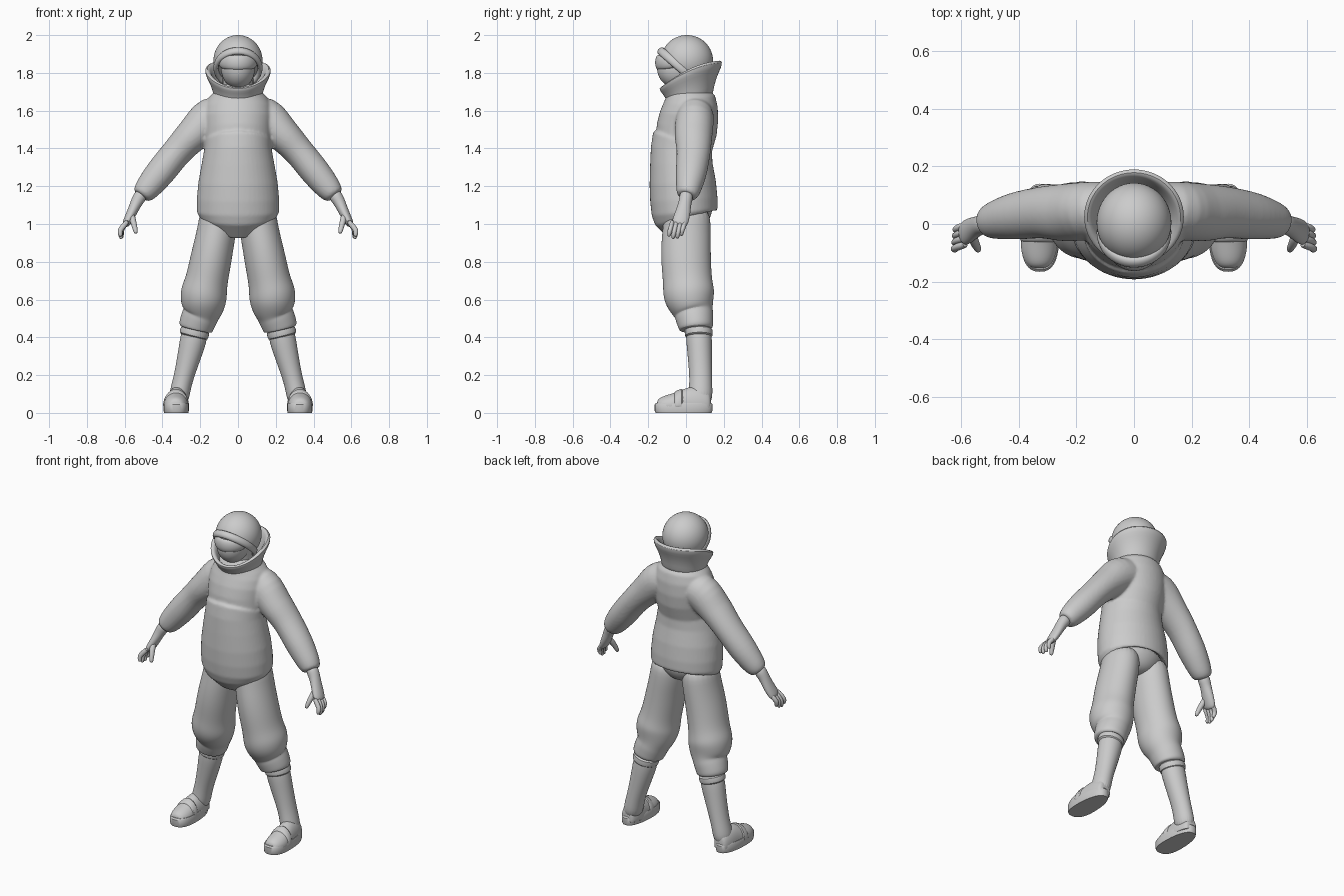
import bpy, bmesh, math
from mathutils import Vector, Matrix

if "Cube" in bpy.data.objects:
    bpy.data.objects.remove(bpy.data.objects["Cube"])

grey = bpy.data.materials.new("light_grey")
grey.diffuse_color = (0.6, 0.6, 0.6, 1)
grey.use_nodes = True
grey.node_tree.nodes["Principled BSDF"].inputs["Base Color"].default_value = grey.diffuse_color


def finish(bm, name, sub=0, mirror=False, angle=60):
    bmesh.ops.recalc_face_normals(bm, faces=bm.faces[:])
    me = bpy.data.meshes.new(name)
    bm.to_mesh(me)
    bm.free()
    me.materials.append(grey)
    ob = bpy.data.objects.new(name, me)
    bpy.context.collection.objects.link(ob)
    bpy.context.view_layer.objects.active = ob
    ob.select_set(True)
    bpy.ops.object.shade_smooth_by_angle(angle=math.radians(angle))
    ob.select_set(False)
    if mirror:
        ob.modifiers.new("mirror", 'MIRROR').use_mirror_merge = False
    if sub:
        m = ob.modifiers.new("subdivision", 'SUBSURF')
        m.levels = m.render_levels = sub
    return ob


def loft(bm, rings, ref=(0, 1, 0), n=24, floor=None, side=1):
    """Capped tube: each ring is x, y, z and two half-widths, square to the path."""
    ref = Vector(ref)
    pts = [Vector((r[0] * side, r[1], r[2])) for r in rings]
    loops = []
    for i, r in enumerate(rings):
        t = (pts[min(i + 1, len(pts) - 1)] - pts[max(i - 1, 0)]).normalized()
        u = ref.cross(t).normalized()
        v = t.cross(u)
        loop = []
        for k in range(n):
            a = 2 * math.pi * k / n
            p = pts[i] + u * r[3] * math.cos(a) + v * r[4] * math.sin(a)
            if floor is not None:
                p.z = max(p.z, floor)
            loop.append(bm.verts.new(p))
        loops.append(loop)
    for A, B in zip(loops, loops[1:]):
        for k in range(n):
            bm.faces.new((A[k], A[(k + 1) % n], B[(k + 1) % n], B[k]))
    bm.faces.new(loops[0])
    bm.faces.new(loops[-1])


def tube(name, rings, sub=2, mirror=True, **kw):
    bm = bmesh.new()
    loft(bm, rings, **kw)
    return finish(bm, name, sub, mirror)


# Jacket: z, half-width, front y, back y, fused with both sleeves
body = [(1.03, .17, -.14, .14), (1.032, .2, -.168, .163), (1.06, .217, -.182, .168),
        (1.13, .218, -.19, .167), (1.22, .21, -.193, .158), (1.32, .192, -.19, .14),
        (1.40, .178, -.186, .138), (1.432, .177, -.184, .145), (1.438, .177, -.166, .147),
        (1.50, .18, -.157, .165), (1.57, .185, -.14, .172), (1.63, .175, -.12, .168),
        (1.67, .155, -.11, .155), (1.70, .125, -.10, .14), (1.73, .10, -.07, .12)]
sleeve = [(.04, .05, 1.57, .09, .09), (.14, .047, 1.56, .108, .1), (.235, .04, 1.475, .092, .1),
          (.32, .04, 1.385, .08, .09), (.41, .028, 1.275, .078, .082),
          (.475, .015, 1.195, .068, .068), (.505, .007, 1.16, .055, .056),
          (.514, .004, 1.149, .042, .042)]


def densify(rings, steps):
    out = []
    for i in range(len(rings) - 1):
        p = [rings[max(0, min(len(rings) - 1, i + k))] for k in (-1, 0, 1, 2)]
        for s in range(steps):
            t = s / steps
            out.append([b + .5 * t * (c - a + t * (2*a - 5*b + 4*c - d + t * (3*(b - c) + d - a)))
                        for a, b, c, d in zip(*p)])
    return out + [rings[-1]]


bm = bmesh.new()
loft(bm, [(0, (f + b) / 2, z, w, (b - f) / 2) for z, w, f, b in body], n=48)
for s in (1, -1):
    loft(bm, densify(sleeve, 4), n=32, side=s)
jacket = finish(bm, "jacket")
m = jacket.modifiers.new("fuse", 'REMESH')
m.mode, m.voxel_size, m.use_smooth_shade = 'VOXEL', .008, True
m = jacket.modifiers.new("soften", 'SMOOTH')
m.factor, m.iterations = .5, 5

# Collar: flared, higher at the back, rolled over at the rim (radius, height share)
prof = [(.10, -.15), (.125, -.05), (.13, .2), (.148, .55), (.17, .8), (.178, .98), (.163, 1.05),
        (.146, .98), (.13, .7), (.108, .3)]
bm = bmesh.new()
n = 32
loops = []
for r, k in prof:
    loop = []
    for i in range(n):
        a = 2 * math.pi * i / n
        s = math.sin(a)
        z = 1.66 + .035 * s + k * (.16 + .035 * s - .03 * s * s)
        loop.append(bm.verts.new((r * math.cos(a), .025 + .95 * r * s, z)))
    loops.append(loop)
for j in range(len(loops)):
    A, B = loops[j], loops[(j + 1) % len(loops)]
    for i in range(n):
        bm.faces.new((A[i], A[(i + 1) % n], B[(i + 1) % n], B[i]))
finish(bm, "collar", 1)
tube("neck", [(0, .02, 1.6, .085, .085), (0, 0, 1.8, .08, .085)], sub=0, mirror=False)


# Head and helmet
def ball(name, c, r, cut=None):
    bm = bmesh.new()
    bmesh.ops.create_uvsphere(bm, u_segments=48, v_segments=28, radius=1,
                              matrix=Matrix.Translation(c) @ Matrix.Diagonal((*r, 1)))
    if cut:
        geom = bm.verts[:] + bm.edges[:] + bm.faces[:]
        res = bmesh.ops.bisect_plane(bm, geom=geom, plane_co=cut[0], plane_no=cut[1],
                                     clear_inner=True)
        edges = [e for e in res["geom_cut"] if isinstance(e, bmesh.types.BMEdge)]
        bmesh.ops.contextual_create(bm, geom=edges)
    return finish(bm, name, angle=40)


ball("face", (0, -.045, 1.825), (.09, .108, .108))
ball("helmet", (0, .005, 1.865), (.13, .138, .135), ((0, -.029, 1.826), (0, .655, .756)))

# Helmet rim: tilted oval band
bm = bmesh.new()
rot = Matrix.Translation((0, -.029, 1.826)) @ Matrix.Rotation(-.714, 4, 'X')
loops = []
for i in range(48):
    a = 2 * math.pi * i / 48
    loop = []
    for j in range(12):
        b = 2 * math.pi * j / 12
        q = 1 + .11 * math.cos(b)
        p = Vector((.117 * q * math.cos(a), .138 * q * math.sin(a), .022 * math.sin(b)))
        loop.append(bm.verts.new(rot @ p))
    loops.append(loop)
for i in range(48):
    A, B = loops[i], loops[(i + 1) % 48]
    for j in range(12):
        bm.faces.new((A[j], A[(j + 1) % 12], B[(j + 1) % 12], B[j]))
finish(bm, "helmet_rim")

# Goggles: curved lens wrapped round the face
arc = []
for i in range(13):
    a = math.radians(-85 + 170 * i / 12)
    arc.append((.088 * math.sin(a), -.045 - .102 * math.cos(a), 1.855, .018,
                .04 - .012 * (i / 6 - 1) ** 2))
tube("goggles", arc, sub=1, mirror=False, ref=(0, 0, 1), n=16)

# Trousers, gathered below the knee
tube("trouser_leg", [
    (.10, .005, 1.10, .095, .12), (.108, .005, .99, .104, .127), (.126, 0, .90, .106, .132),
    (.146, 0, .80, .111, .133), (.166, .008, .70, .112, .13), (.180, .013, .645, .124, .137),
    (.183, .02, .60, .123, .133), (.188, .035, .55, .112, .112), (.195, .042, .525, .096, .102),
    (.205, .045, .505, .097, .102), (.220, .052, .465, .094, .094), (.225, .055, .445, .09, .09),
    (.226, .055, .44, .07, .07)])
tube("trouser_seat", [(0, .005, 1.12, .18, .14), (0, .005, 1.05, .17, .135),
                      (0, .005, .99, .10, .10), (0, .005, .97, .04, .05)], mirror=False)

# Boots with a cuff band
tube("boot_shaft", [(.215, .065, .48, .06, .06), (.232, .068, .41, .073, .07),
                    (.25, .072, .33, .066, .066), (.285, .078, .20, .053, .06),
                    (.303, .078, .13, .053, .062), (.322, .075, .04, .056, .066)])
tube("boot_cuff", [(.224, .067, .45, .06, .06), (.225, .067, .445, .08, .076),
                   (.236, .068, .402, .079, .075), (.2365, .068, .40, .06, .06)], sub=1)
foot = [(.33, -.155, .04, .025, .02), (.33, -.14, .04, .048, .042), (.33, -.09, .04, .066, .058),
        (.328, -.04, .04, .064, .074), (.325, .01, .04, .06, .098),
        (.322, .07, .04, .058, .10), (.322, .12, .04, .045, .08), (.322, .133, .04, .03, .05)]
tube("shoe_upper", foot, ref=(0, 0, 1), floor=.02)
tube("shoe_strap", [(.329, -.066, .04, .06, .06), (.329, -.062, .04, .07, .074),
                    (.327, -.02, .04, .069, .092), (.327, -.015, .04, .058, .08)],
     ref=(0, 0, 1), floor=.03, sub=1)

# Sole: extruded shoe outline, rounded above
bm = bmesh.new()
prev = None
for z, s in ((0, .97), (.012, 1), (.045, 1), (.053, .95)):
    loop = []
    for i in range(40):
        a = 2 * math.pi * i / 40
        c, d = math.cos(a), math.sin(a)
        w = .066 - .009 * d
        loop.append(bm.verts.new((.327 + s * w * math.copysign(abs(c) ** .8, c),
                                  -.013 + s * .153 * math.copysign(abs(d) ** .85, d), z)))
    if prev:
        for i in range(40):
            bm.faces.new((prev[i], prev[(i + 1) % 40], loop[(i + 1) % 40], loop[i]))
    else:
        bm.faces.new(loop)
    prev = loop
bm.faces.new(prev)
finish(bm, "shoe_sole", mirror=True, angle=40)

# Hands: palm with glove cuff, fingers and thumb
tube("palm", [(.505, .004, 1.17, .034, .034), (.525, 0, 1.135, .036, .037),
              (.54, -.006, 1.11, .031, .034), (.562, -.016, 1.06, .027, .041),
              (.585, -.03, 1.015, .024, .045), (.598, -.038, .99, .018, .038)], n=16)
for i in range(4):
    y = -.07 + .022 * i
    drop = (.012, 0, .002, .016)[i]
    tube("finger_%d" % (i + 1), [
        (.58, y, 1.02, .014, .013), (.61, y - .008, .985, .016, .0135),
        (.627 - i * .002, y - .016, .953 + drop, .015, .013),
        (.622 - i * .003, y - .02, .928 + drop, .012, .011),
        (.619 - i * .003, y - .021, .922 + drop, .006, .006)], n=10, sub=1)
tube("thumb", [(.565, -.03, 1.055, .018, .018), (.557, -.058, 1.02, .018, .018),
               (.547, -.078, .985, .015, .015), (.541, -.09, .957, .012, .012),
               (.54, -.093, .95, .006, .006)], n=10, sub=1)
